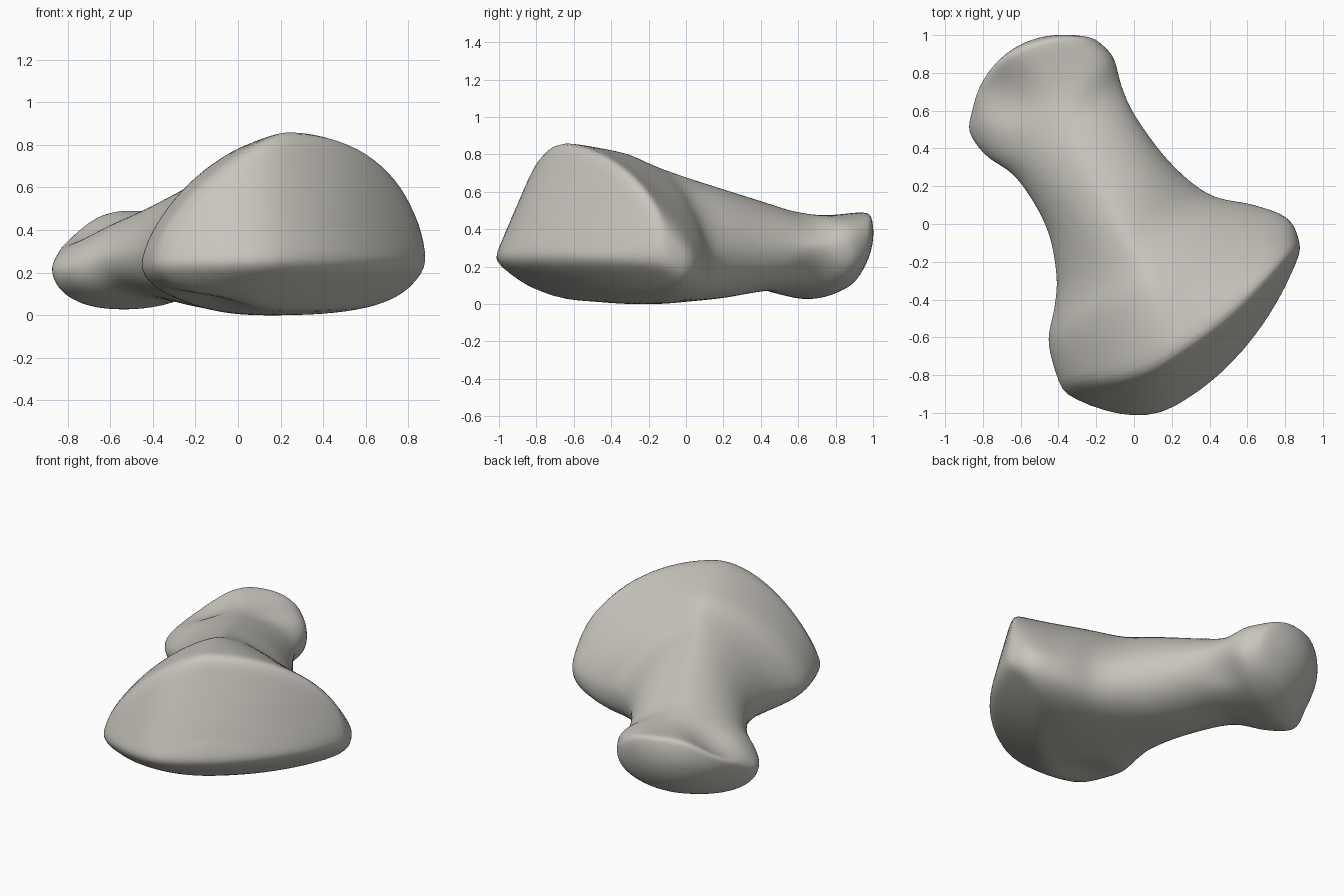
import bpy, bmesh
from math import cos, sin, pi, sqrt
from mathutils import Vector

cube = bpy.data.objects.get("Cube")
if cube:
    bpy.data.objects.remove(cube, do_unlink=True)

SIDES, STEPS = 80, 7
ALONG = Vector((-.46, .888, 0))     # shaft direction, towards the small head
ACROSS = Vector((.888, .46, 0))
UP = Vector((0, 0, 1))


def base_face(v, z):
    """Slanted joint face of the wide base, with a lip near its lower edge."""
    h = z - .23
    side = v + .28 - .17 * max(h, 0)
    bend = .42 if side > 0 else 1.5
    return -.978 - .55 * h + .95 * sqrt(h * h + .0004) + bend * side ** 2


def head_face(v, z):
    """Domed joint face of the small head."""
    return 1.12 - 1.1 * (v + .1) ** 2 - 1.6 * (z - .38) ** 2


# Roundness of the quarters: upper right, upper left, lower left, lower right
BASE = (2.05, 1.5, 2, 2.8)
FLARE = (1.4, 1.5, 2, 2.7)
SHAFT = (1.7, 1.6, 2.1, 2.2)
HEAD = (2.8, 1.55, 2.2, 2.1)


def ring(place, left, right, top, bottom, shape):
    """Cross-section through four extreme points, joined by rounded quarters."""
    pts = []
    for i in range(SIDES):
        a = 2 * pi * (i + .5) / SIDES
        c, s = cos(a), sin(a)
        side = right if c > 0 else left
        cap = top if s > 0 else bottom
        p = shape[4 * i // SIDES]
        v = cap[0] + (side[0] - cap[0]) * abs(c) ** (2 / p)
        z = side[1] + (cap[1] - side[1]) * abs(s) ** (2 / p)
        u = place(v, z) if callable(place) else place
        pts.append(Vector((u, v, z)))
    return pts


# Sections from base to head: place, then left, right, top, bottom as (v, z)
sections = [ring(*s) for s in (
    (base_face, (-.75, .25), (.725, .28), (-.1, .87), (-.05, .02), BASE),
    (-.36, (-.7, .24), (.745, .25), (-.07, .815), (0, 0), FLARE),
    (-.2, (-.58, .25), (.61, .22), (-.06, .755), (0, 0), FLARE),
    (-.05, (-.49, .27), (.43, .24), (-.07, .705), (0, .01), FLARE),
    (.2, (-.42, .28), (.32, .27), (-.07, .63), (0, .03), SHAFT),
    (.5, (-.44, .27), (.27, .3), (-.07, .545), (-.05, .07), SHAFT),
    (.68, (-.53, .22), (.28, .3), (-.06, .495), (-.16, .05), SHAFT),
    (.84, (-.55, .22), (.31, .28), (-.03, .475), (-.18, .025), HEAD),
    (head_face, (-.47, .24), (.27, .29), (-.05, .495), (-.18, .07), HEAD),
)]


def spline(a, b, c, d, t):
    return .5 * (2 * b + (c - a) * t + (2 * a - 5 * b + 4 * c - d) * t * t
                 + (3 * b - a - 3 * c + d) * t ** 3)


def cap_rings(rim, face, centre):
    """Shrinking rings that lie on the joint face."""
    out = []
    for k in range(1, 14):
        f = 1 - k / 14
        loop = []
        for p in rim:
            v = centre[0] + (p.y - centre[0]) * f
            z = centre[1] + (p.z - centre[1]) * f
            loop.append(Vector((face(v, z), v, z)))
        out.append(loop)
    return out


# Smooth shaft between the sections
body = []
last = len(sections) - 1
for j in range(last):
    quad = [sections[min(max(j + o, 0), last)] for o in (-1, 0, 1, 2)]
    for k in range(STEPS):
        body.append([spline(*p, k / STEPS) for p in zip(*quad)])
body.append(sections[-1])

base_centre, head_centre = (-.05, .4), (-.1, .3)
loops = (cap_rings(sections[0], base_face, base_centre)[::-1] + body
         + cap_rings(sections[-1], head_face, head_centre))

bm = bmesh.new()


def add(p):
    return bm.verts.new(ALONG * p.x + ACROSS * p.y + UP * p.z)


rows = [[add(p) for p in loop] for loop in loops]
for r, s in zip(rows, rows[1:]):
    for i in range(SIDES):
        n = (i + 1) % SIDES
        bm.faces.new((r[i], r[n], s[n], s[i]))
for row, face, centre in ((rows[0], base_face, base_centre),
                          (rows[-1], head_face, head_centre)):
    tip = add(Vector((face(*centre), *centre)))
    for i in range(SIDES):
        bm.faces.new((row[i], row[(i + 1) % SIDES], tip))

# Shallow hollows: beside the side knob, under the base, on the head's flank
hollows = (((-.68, .7, .4), UP * -.05, .22),
           ((-.13, -.64, .03), UP * .05, .28),
           ((-.08, .7, .14), ACROSS * -.03, .18))
for centre, push, reach in hollows:
    for v in bm.verts:
        d = (v.co - Vector(centre)).length / reach
        v.co += push * max(0, 1 - d * d) ** 2

# Round the rims
for _ in range(5):
    bmesh.ops.smooth_vert(bm, verts=bm.verts, factor=.5,
                          use_axis_x=True, use_axis_y=True, use_axis_z=True)

bmesh.ops.recalc_face_normals(bm, faces=bm.faces)
for f in bm.faces:
    f.smooth = True
mesh = bpy.data.meshes.new("bone")
bm.to_mesh(mesh)
bm.free()
bone = bpy.data.objects.new("bone", mesh)
bpy.context.collection.objects.link(bone)

mat = bpy.data.materials.new("warm grey bone")
mat.use_nodes = True
colour = (.58, .56, .51, 1)
mat.diffuse_color = colour
mat.node_tree.nodes["Principled BSDF"].inputs["Base Color"].default_value = colour
mesh.materials.append(mat)
